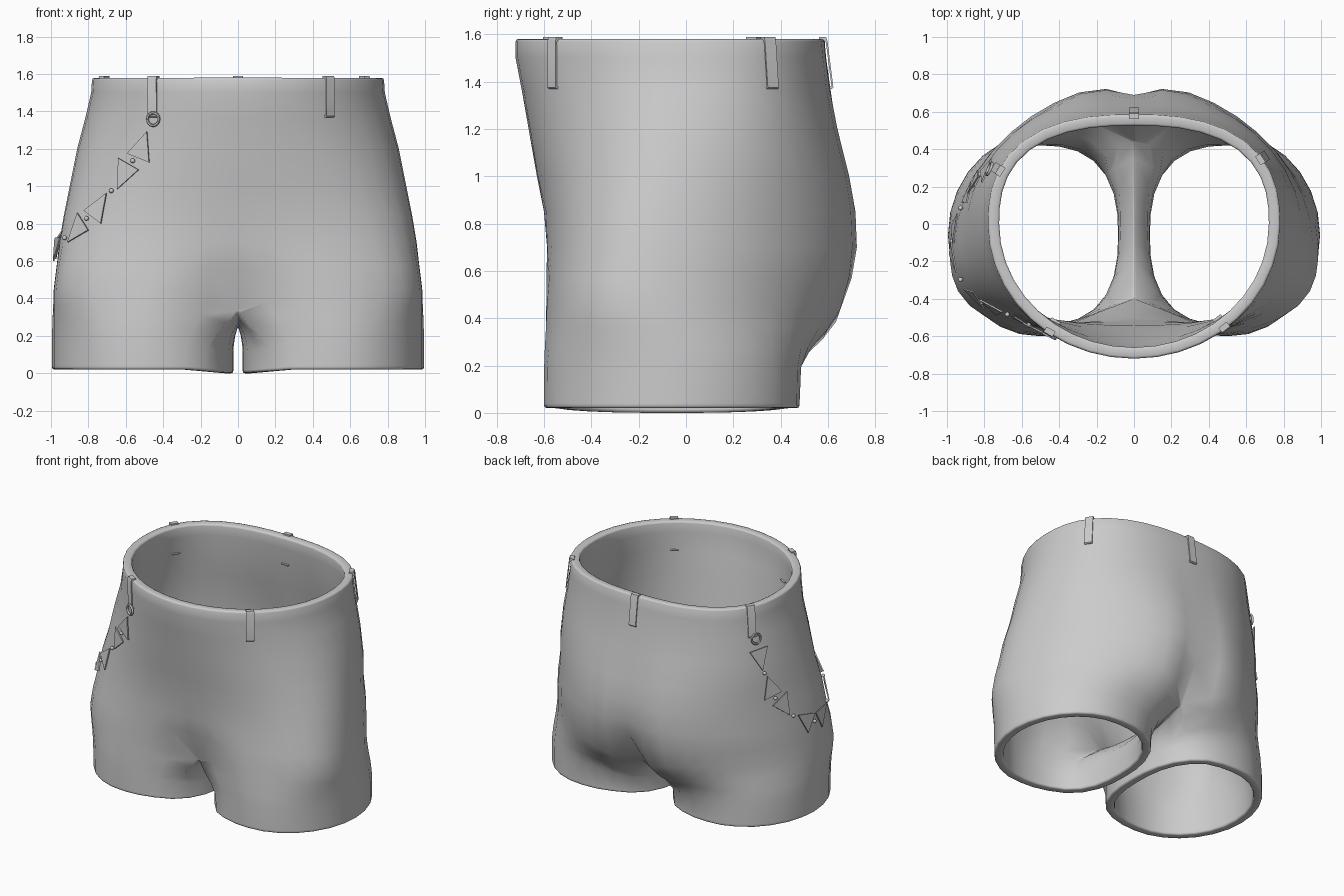
import bpy, bmesh
from math import sin, cos, pi, radians, exp
from mathutils import Vector, Matrix
from mathutils.bvhtree import BVHTree

if "Cube" in bpy.data.objects:
    bpy.data.objects.remove(bpy.data.objects["Cube"])

grey = bpy.data.materials.new("plain grey")
grey.use_nodes = True
grey.diffuse_color = (0.6, 0.6, 0.6, 1)
grey.node_tree.nodes["Principled BSDF"].inputs["Base Color"].default_value = (0.6, 0.6, 0.6, 1)


def finish(name, bm, angle=30):
    mesh = bpy.data.meshes.new(name)
    bm.to_mesh(mesh)
    bm.free()
    mesh.materials.append(grey)
    obj = bpy.data.objects.new(name, mesh)
    bpy.context.collection.objects.link(obj)
    bpy.ops.object.select_all(action='DESELECT')
    bpy.context.view_layer.objects.active = obj
    obj.select_set(True)
    bpy.ops.object.shade_smooth_by_angle(angle=radians(angle))
    return obj


# Shorts: half rings from waist to hip, then a closed ring for the leg
SEG, INNER = 20, 8
# height, half width, front, back, widest y, front and back roundness, front and back dent
HIP_ROWS = [
    (1.58, .78, -.72, .585, 0, 2, 2.5, 0, 0),
    (1.5, .785, -.72, .592, 0, 2, 2.5, 0, 0),
    (1.37, .815, -.695, .61, 0, 2, 2.35, 0, 0),
    (1.2, .86, -.665, .65, -.02, 2.1, 2.2, 0, .015),
    (1.0, .90, -.63, .71, -.06, 2.2, 2.05, 0, .04),
    (.85, .93, -.605, .745, -.1, 2.4, 1.9, .005, .055),
    (.7, .955, -.597, .755, -.1, 2.6, 1.87, .015, .07),
    (.57, .97, -.6, .74, -.11, 2.9, 1.87, .045, .10),
    (.45, .985, -.61, .70, -.12, 2.9, 1.9, .16, .22)]
LEG_STEPS = [(.2, .3, .6), (.4, .7, .9), (.6, .95, 1), (.95, 1, 1), (1, 1, 1)]


def hip_point(row, t):
    z, w, front, back, mid, nf, nb, df, db = row
    s, c = sin(t), cos(t)
    n, reach, dent, spread = (nf, front, df, .2) if c > 0 else (nb, back, -db, .13)
    r = (abs(s) ** n + abs(c) ** n) ** (-1 / n)
    x = w * s * r
    y = mid + (reach - mid) * abs(c) * r
    return Vector((x, y + dent * exp(-(x / spread) ** 2), z))


def leg_point(phi):
    s, c = sin(phi), cos(phi)
    r = (abs(s) ** 2.5 + c ** 2.5) ** -.4 if c > 0 else 1
    x = .51 - .485 * c * r
    return Vector((x, -.06 - .54 * s * r, .02 * min(1, (x - .025) / .25)))


bm = bmesh.new()
grid = []
for row in HIP_ROWS:
    ring = [hip_point(row, pi * j / SEG) for j in range(SEG + 1)]
    ring[0].x = ring[-1].x = 0
    if row is HIP_ROWS[-1]:
        for p in ring:
            p.z -= .12 * exp(-(p.x / .2) ** 2)
    grid.append([bm.verts.new(p) for p in ring])
for a, b in zip(grid, grid[1:]):
    for j in range(SEG):
        bm.faces.new((a[j], b[j], b[j + 1], a[j + 1]))

# Crotch seam closes the leg ring
ring = grid[-1][:]
for i in range(1, INNER):
    u = i / INNER
    y = ring[SEG].co.y * (1 - u) + ring[0].co.y * u
    ring.append(bm.verts.new((0, y, .25 + .08 * abs(2 * u - 1) ** 2.2)))
start = [v.co.copy() for v in ring]
first = radians(50)
angles = [first + (2 * pi - 2 * first) * j / SEG for j in range(SEG + 1)]
angles += [-first + 2 * first * i / INNER for i in range(1, INNER)]
for drop, outer_mix, inner_mix in LEG_STEPS:
    new = []
    for j, (p, phi) in enumerate(zip(start, angles)):
        end = leg_point(phi)
        q = p.lerp(end, outer_mix if j <= SEG else inner_mix)
        q.z = p.z + (end.z - p.z) * drop
        new.append(bm.verts.new(q))
    for j in range(len(ring)):
        k = (j + 1) % len(ring)
        bm.faces.new((ring[j], new[j], new[k], ring[k]))
    ring = new
bm.normal_update()
surface = BVHTree.FromBMesh(bm)
shorts = finish("shorts", bm, 60)
mirror = shorts.modifiers.new("mirror", 'MIRROR')
mirror.use_clip = True
shell = shorts.modifiers.new("thickness", 'SOLIDIFY')
shell.thickness = .06
shell.offset = -1
rim = shorts.modifiers.new("rounded rims", 'BEVEL')
rim.width = .012
rim.segments = 2
rim.limit_method = 'ANGLE'
rim.angle_limit = radians(60)


def on_cloth(p):
    """Nearest cloth point and outward normal, on either side."""
    side = -1 if p[0] < 0 else 1
    loc, nor, _, _ = surface.find_nearest(Vector((abs(p[0]), p[1], p[2])))
    loc.x *= side
    nor.x *= side
    if abs(p[0]) < .01:
        nor.x = 0
    if nor.xy.dot(loc.xy) < 0:
        nor.negate()
    return loc, nor.normalized()


def prism(name, outline, depth, matrix):
    """Flat outline in local x, y given a thickness along local z."""
    bm = bmesh.new()
    face = bm.faces.new([bm.verts.new((x, y, -depth / 2)) for x, y in outline])
    new = bmesh.ops.extrude_face_region(bm, geom=[face])["geom"]
    bmesh.ops.translate(bm, vec=(0, 0, depth), verts=[v for v in new if isinstance(v, bmesh.types.BMVert)])
    bmesh.ops.recalc_face_normals(bm, faces=bm.faces)
    bm.transform(matrix)
    return finish(name, bm)


def frame(x_axis, y_axis, origin):
    x, y = x_axis.normalized(), y_axis.normalized()
    return Matrix.Translation(origin) @ Matrix((x, y, x.cross(y))).transposed().to_4x4()


# Belt loops: a thin hooked strip over the rim and down the outside
UP = Vector((0, 0, 1))


def belt_loop(name, x, y):
    top, nor = on_cloth((x, y, 1.57))
    out = Vector((nor.x, nor.y, 0)).normalized()
    low, _ = on_cloth((x * 1.03, y * 1.01, 1.38))
    d = max((low - top).dot(out), -.04)
    base = Vector((top.x, top.y, 0))
    outline = [(-.025, 1.578), (-.025, 1.588), (.006, 1.588), (.012, 1.57), (d + .014, 1.375),
               (d + .008, 1.368), (d - .075, 1.372), (d - .075, 1.378), (d + .006, 1.38), (.005, 1.565)]
    prism(name, outline, .055, frame(out, UP, base))


belt_loop("front_loop_left", .505, -.58)
belt_loop("front_loop_right", -.465, -.6)
belt_loop("side_loop_left", .69, .355)
belt_loop("side_loop_right", -.74, .3)
belt_loop("back_loop", 0, .6)

# Hanging chain: rings at both ends, triangles and beads along a drooping path
PATH = [(-.465, -.62, 1.36), (-.52, -.61, 1.24), (-.63, -.56, 1.06), (-.77, -.48, .89), (-.87, -.36, .74),
        (-.95, -.1, .66), (-.94, .08, .75), (-.89, .22, .92), (-.83, .29, 1.16), (-.78, .3, 1.36)]


def torus(name, major, minor, matrix, n=16, m=6):
    bm = bmesh.new()
    rings = [[bm.verts.new(((major + minor * cos(b)) * cos(a), (major + minor * cos(b)) * sin(a), minor * sin(b)))
              for b in (2 * pi * k / m for k in range(m))] for a in (2 * pi * i / n for i in range(n))]
    for i in range(n):
        for k in range(m):
            p, q, l = rings[i], rings[(i + 1) % n], (k + 1) % m
            bm.faces.new((p[k], q[k], q[l], p[l]))
    bm.transform(matrix)
    finish(name, bm, 60)


path = [on_cloth(p)[0] for p in PATH]
lengths = [(b - a).length for a, b in zip(path, path[1:])]


def along(f):
    d = f * sum(lengths)
    for a, b, l in zip(path, path[1:], lengths):
        if d <= l:
            return a.lerp(b, d / l)
        d -= l
    return path[-1]


for label, end in (("front", path[0]), ("back", path[-1])):
    loc, nor = on_cloth(end)
    torus("ring_" + label, .034, .008, frame(UP.cross(nor), nor.cross(UP.cross(nor)), loc + nor * .02))

COUNT = 9
for i in range(COUNT):
    mid = .025 + .95 * (i + .5) / COUNT
    loc, nor = on_cloth(along(mid))
    run = along(mid + .03) - along(mid - .03)
    run.z *= 1.6
    run -= nor * run.dot(nor)
    if i % 2 == 0:
        run.negate()
    prism("triangle_%d" % (i + 1), [(-.075, -.07), (.075, 0), (-.075, .07)], .008,
          frame(run, nor.cross(run), loc + nor * .016))
    if i:
        loc, nor = on_cloth(along(.025 + .95 * i / COUNT))
        bm = bmesh.new()
        bmesh.ops.create_icosphere(bm, subdivisions=2, radius=.013,
                                   matrix=Matrix.Translation(loc + nor * .014))
        finish("bead_%d" % i, bm, 60)
